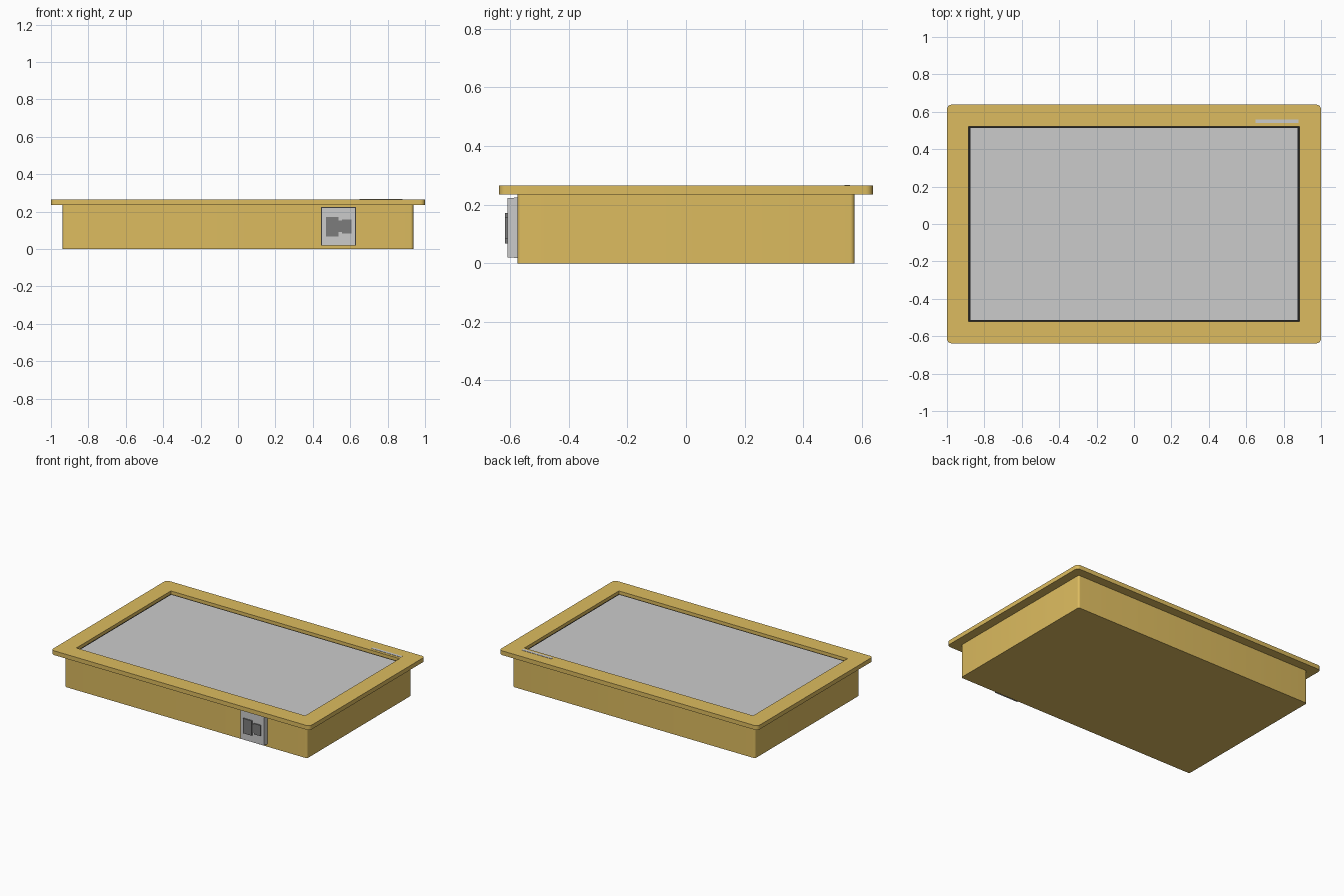
import bpy, bmesh, math

if "Cube" in bpy.data.objects:
    bpy.data.objects.remove(bpy.data.objects["Cube"])


def material(name, rgb):
    m = bpy.data.materials.new(name)
    m.diffuse_color = (*rgb, 1)
    m.use_nodes = True
    m.node_tree.nodes["Principled BSDF"].inputs["Base Color"].default_value = m.diffuse_color
    return m


YELLOW = material("yellow_paint", (0.72, 0.5, 0.115))
BLACK = material("black_gasket", (0.015, 0.015, 0.015))
DARK = material("dark_grey", (0.2, 0.2, 0.2))


def finish(name, bm, mat=None, smooth=False):
    bmesh.ops.recalc_face_normals(bm, faces=bm.faces)
    me = bpy.data.meshes.new(name)
    bm.to_mesh(me)
    bm.free()
    ob = bpy.data.objects.new(name, me)
    bpy.context.collection.objects.link(ob)
    if mat:
        me.materials.append(mat)
    if smooth:
        bpy.ops.object.select_all(action='DESELECT')
        ob.select_set(True)
        bpy.context.view_layer.objects.active = ob
        bpy.ops.object.shade_smooth_by_angle(angle=math.radians(30))
    return ob


def rounded_rect(hx, hy, r, steps=6):
    pts = []
    for k, (sx, sy) in enumerate([(1, 1), (-1, 1), (-1, -1), (1, -1)]):
        for i in range(steps + 1):
            a = math.pi / 2 * (k + i / steps)
            pts.append((sx * (hx - r) + r * math.cos(a),
                        sy * (hy - r) + r * math.sin(a)))
    return pts


def prism(name, pts, z0, z1, mat=None, smooth=False):
    bm = bmesh.new()
    f = bm.faces.new([bm.verts.new((x, y, z0)) for x, y in pts])
    top = bmesh.ops.extrude_face_region(bm, geom=[f], use_keep_orig=True)
    moved = [v for v in top['geom'] if isinstance(v, bmesh.types.BMVert)]
    bmesh.ops.translate(bm, verts=moved, vec=(0, 0, z1 - z0))
    return finish(name, bm, mat, smooth)


def frame(name, hx, hy, r, ix, iy, z0, z1, mat):
    # each corner fan of the outer outline joins one sharp inner corner
    steps = 6
    outer = rounded_rect(hx, hy, r, steps)
    inner = [(ix, iy), (-ix, iy), (-ix, -iy), (ix, -iy)]
    bm = bmesh.new()
    o = [[bm.verts.new((x, y, z)) for x, y in outer] for z in (z0, z1)]
    n = [[bm.verts.new((x, y, z)) for x, y in inner] for z in (z0, z1)]
    count = len(outer)
    for k in range(4):
        j = (k + 1) % 4
        a, b = k * (steps + 1) + steps, j * (steps + 1)
        for lv in (0, 1):
            bm.faces.new((o[lv][a], o[lv][b], n[lv][j], n[lv][k]))
            bm.faces.new(o[lv][a - steps:a + 1] + [n[lv][k]])
        bm.faces.new((n[0][k], n[0][j], n[1][j], n[1][k]))
    for i in range(count):
        j = (i + 1) % count
        bm.faces.new((o[0][i], o[0][j], o[1][j], o[1][i]))
    return finish(name, bm, mat, True)


def box(name, x, y, z, mat=None):
    return prism(name, [(x[0], y[0]), (x[1], y[0]), (x[1], y[1]), (x[0], y[1])],
                 z[0], z[1], mat)


# Housing and overhanging rim
prism("housing", rounded_rect(0.937, 0.575, 0.014), 0, 0.235, YELLOW, True)
frame("front_rim", 1.0, 0.638, 0.025, 0.885, 0.522, 0.235, 0.265, YELLOW)

# Recessed screen with its dark gasket
box("screen_gasket", (-0.885, 0.885), (-0.522, 0.522), (0.235, 0.242), BLACK)
box("screen", (-0.875, 0.875), (-0.512, 0.512), (0.238, 0.245))

# Plain badge strip on the rim
box("badge_strip", (0.65, 0.88), (0.541, 0.56), (0.264, 0.267))

# Latch on the front side
box("latch_base", (0.445, 0.63), (-0.588, -0.574), (0.018, 0.224))
box("latch_plate", (0.447, 0.628), (-0.61, -0.588), (0.02, 0.222))
box("latch_grip", (0.47, 0.538), (-0.618, -0.605), (0.068, 0.172), DARK)
box("latch_neck", (0.538, 0.555), (-0.614, -0.605), (0.09, 0.152), DARK)
box("latch_tongue", (0.555, 0.606), (-0.618, -0.605), (0.083, 0.158), DARK)
